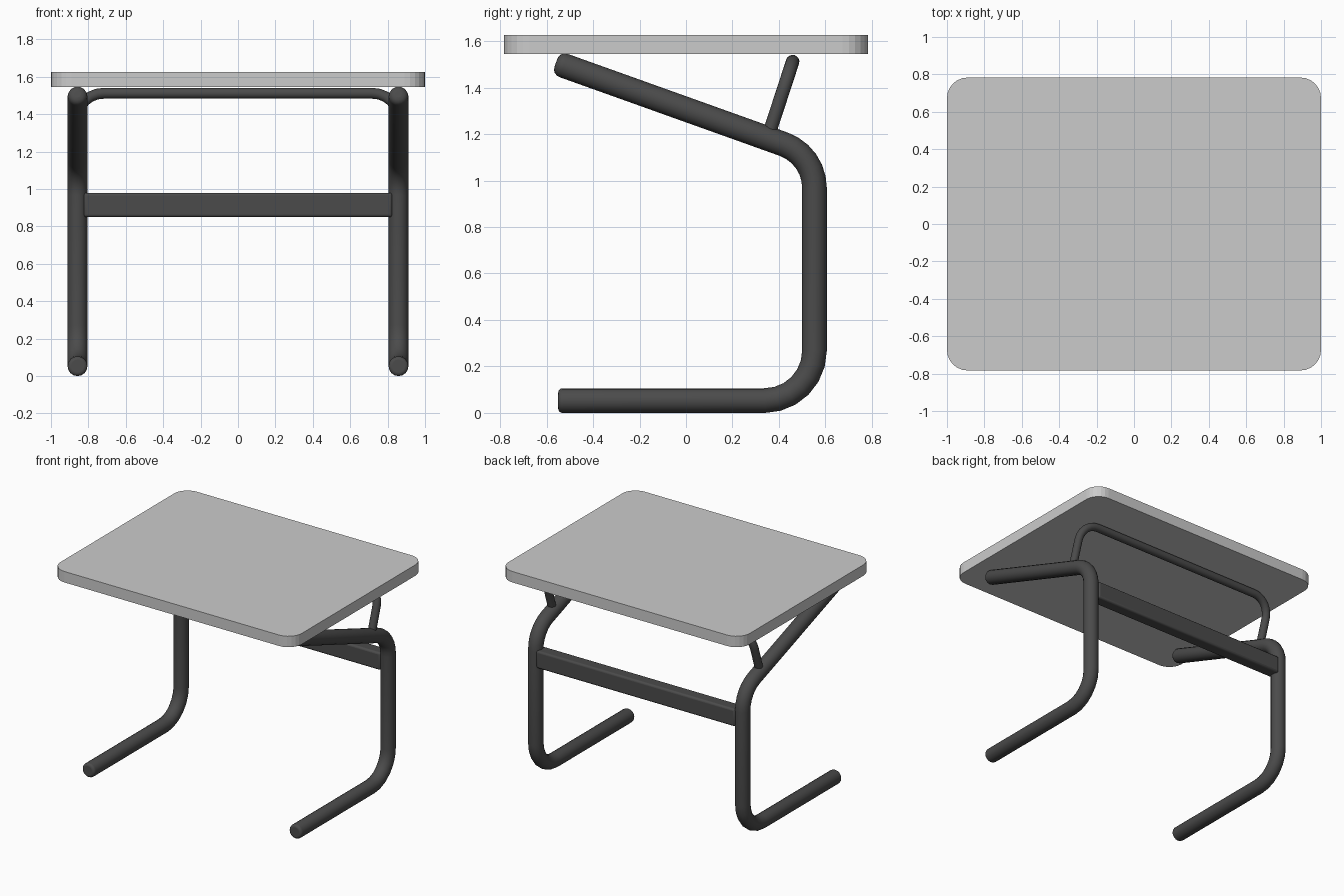
import bpy, bmesh, math
from mathutils import Vector

if "Cube" in bpy.data.objects:
    bpy.data.objects.remove(bpy.data.objects["Cube"])


def fillet(corners, radii, steps=6):
    """Polyline through corners, with inner corners rounded to the given radii."""
    pts = [Vector(c) for c in corners]
    out = [pts[0]]
    for i, r in enumerate(radii, 1):
        a = (pts[i - 1] - pts[i]).normalized()
        b = (pts[i + 1] - pts[i]).normalized()
        half = a.angle(b) / 2
        start = pts[i] + a * (r / math.tan(half))
        centre = pts[i] + (a + b).normalized() * (r / math.sin(half))
        u, w = start - centre, -a * r
        sweep = math.pi - 2 * half
        for k in range(steps + 1):
            t = sweep * k / steps
            out.append(centre + u * math.cos(t) + w * math.sin(t))
    return out + [pts[-1]]


def rounded_end(end, inner, size, radius):
    """Points and radius factors that round off a tube end, outermost first."""
    d = (inner - end).normalized()
    res = []
    for k in range(5):
        t = math.pi / 2 * k / 4
        res.append((end + d * size * (1 - math.sin(t)) if k == 99 else
                    end + d * size * (1 - math.cos(t)),
                    1 - size / radius * (1 - math.sin(t))))
    return res


def smooth(obj, angle=40):
    bpy.ops.object.select_all(action='DESELECT')
    obj.select_set(True)
    bpy.context.view_layer.objects.active = obj
    bpy.ops.object.shade_smooth_by_angle(angle=math.radians(angle))


def tube(name, path, radius, ends=None):
    rings = [(p, 1.0) for p in path]
    if ends:
        rings = (rounded_end(path[0], path[1], ends[0], radius) + rings[1:-1]
                 + rounded_end(path[-1], path[-2], ends[1], radius)[::-1])
    cu = bpy.data.curves.new(name, 'CURVE')
    cu.dimensions = '3D'
    cu.bevel_depth = radius
    cu.bevel_resolution = 6
    cu.use_fill_caps = True
    sp = cu.splines.new('POLY')
    sp.points.add(len(rings) - 1)
    for q, (p, f) in zip(sp.points, rings):
        q.co = (*p, 1)
        q.radius = f
    obj = bpy.data.objects.new(name, cu)
    bpy.context.collection.objects.link(obj)
    bpy.ops.object.select_all(action='DESELECT')
    obj.select_set(True)
    bpy.context.view_layer.objects.active = obj
    bpy.ops.object.convert(target='MESH')
    obj = bpy.context.view_layer.objects.active
    smooth(obj)
    return obj


def material(name, grey):
    m = bpy.data.materials.new(name)
    m.diffuse_color = (grey, grey, grey, 1)
    m.use_nodes = True
    m.node_tree.nodes["Principled BSDF"].inputs["Base Color"].default_value = m.diffuse_color
    return m


dark = material("dark_metal", 0.07)
X = 0.858

# Table top: rounded rectangle slab
bm = bmesh.new()
r = 0.11
outline = []
for sx, sy, a0 in ((1, 1, 0), (-1, 1, 90), (-1, -1, 180), (1, -1, 270)):
    for k in range(7):
        a = math.radians(a0 + 15 * k)
        outline.append(bm.verts.new((sx * (1 - r) + r * math.cos(a),
                                     sy * (0.783 - r) + r * math.sin(a), 1.545)))
face = bm.faces.new(outline)
ext = bmesh.ops.extrude_face_region(bm, geom=[face])
bmesh.ops.translate(bm, vec=(0, 0, 0.082),
                    verts=[g for g in ext['geom'] if isinstance(g, bmesh.types.BMVert)])
bmesh.ops.recalc_face_normals(bm, faces=bm.faces)
me = bpy.data.meshes.new("table_top")
bm.to_mesh(me)
bm.free()
top = bpy.data.objects.new("table_top", me)
bpy.context.collection.objects.link(top)

# Bent side frames: foot, upright and sloping arm
path = fillet([(X, -0.55, 0.053), (X, 0.553, 0.053), (X, 0.553, 1.109), (X, -0.56, 1.507)],
              [0.215, 0.2])
frame = tube("side_frames", path, 0.053, (0.018, 0.035))
mirror = frame.modifiers.new("mirror", 'MIRROR')
mirror.use_axis[0] = True

# Rear hoop that carries the back of the table top
low, high = (0.352, 1.185), (0.459, 1.512)
hoop = tube("rear_hoop", fillet([(-X, *low), (-X, *high), (X, *high), (X, *low)],
                                [0.14, 0.14]), 0.029)

# Cross bar between the uprights
bpy.ops.mesh.primitive_cube_add(size=1, location=(0, 0.553, 0.915))
bar = bpy.context.object
bar.name = "cross_bar"
bar.scale = (1.65, 0.094, 0.13)
bpy.ops.object.transform_apply(location=False, rotation=False, scale=True)
bev = bar.modifiers.new("bevel", 'BEVEL')
bev.width = 0.014
bev.segments = 3
smooth(bar)

for o in (frame, hoop, bar):
    o.data.materials.append(dark)
